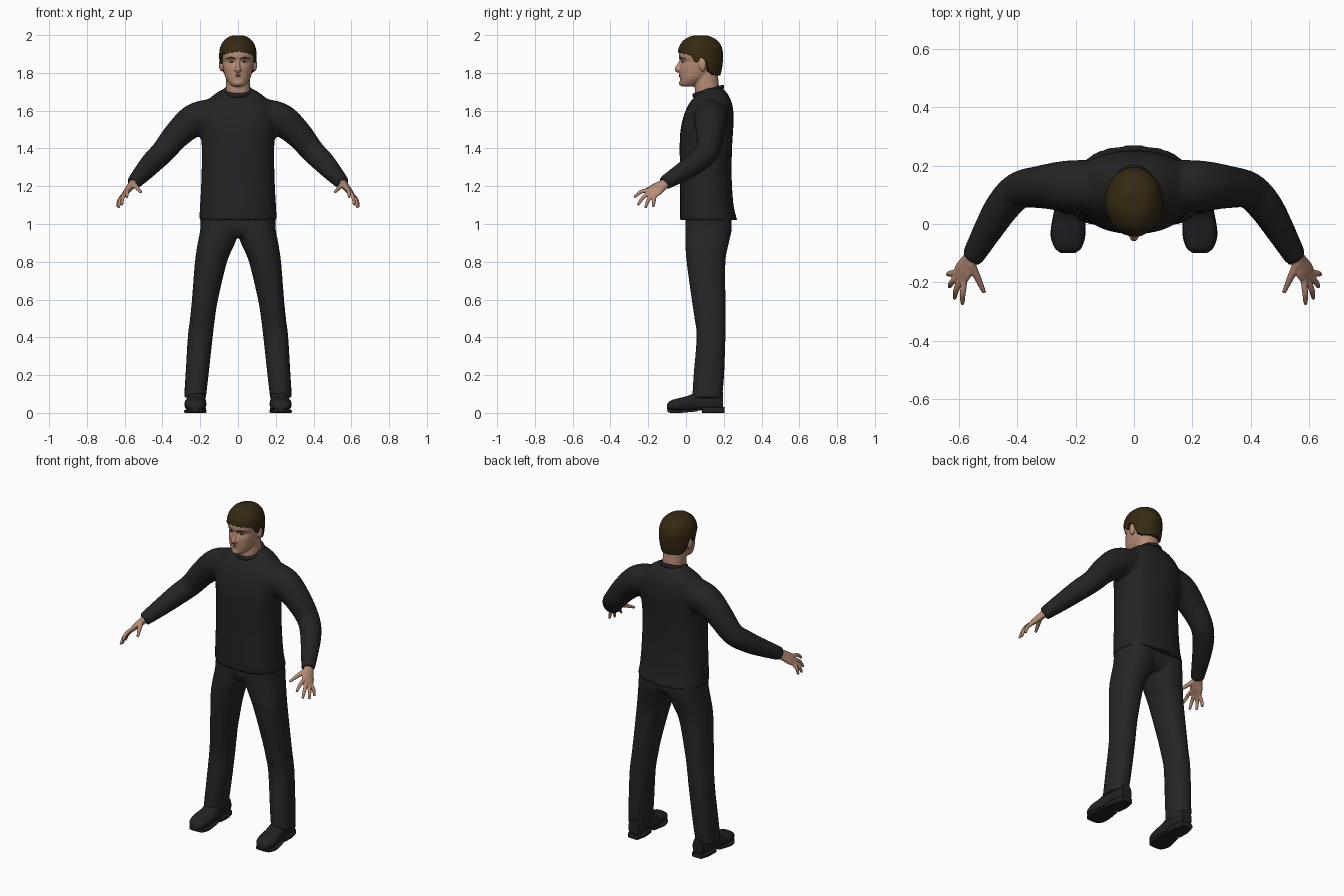
import bpy, bmesh
from math import sin, cos, pi, radians
from mathutils import Vector, Matrix

old = bpy.data.objects.get("Cube")
if old:
    bpy.data.objects.remove(old, do_unlink=True)


def material(name, colour):
    m = bpy.data.materials.new(name)
    m.use_nodes = True
    m.diffuse_color = (*colour, 1)
    shader = m.node_tree.nodes["Principled BSDF"]
    shader.inputs["Base Color"].default_value = (*colour, 1)
    shader.inputs["Roughness"].default_value = 0.8
    return m


SHIRT = material("black knit", (0.017, 0.017, 0.018))
CLOTH = material("black trouser cloth", (0.019, 0.019, 0.02))
LEATHER = material("black leather", (0.016, 0.016, 0.018))
SKIN = material("skin", (0.47, 0.26, 0.175))
LIP = material("lip", (0.36, 0.17, 0.13))
HAIR = material("dark brown hair", (0.035, 0.022, 0.006))
WHITE = material("eye white", (0.4, 0.36, 0.32))
IRIS = material("iris", (0.03, 0.02, 0.015))


def smooth_keys(keys, steps=5):
    """Catmull-Rom interpolation of tuples."""
    out = []
    for i in range(len(keys) - 1):
        quad = keys[max(i - 1, 0)], keys[i], keys[i + 1], keys[min(i + 2, len(keys) - 1)]
        for s in range(steps):
            t = s / steps
            out.append(tuple(
                b + t * ((c - a) + t * (2 * a - 5 * b + 4 * c - d + t * (3 * (b - c) + d - a))) / 2
                for a, b, c, d in zip(*quad)))
    return out + [tuple(keys[-1])]


def skin_rings(bm, rings):
    rows = [[bm.verts.new(p) for p in ring] for ring in rings]
    n = len(rows[0])
    for low, high in zip(rows, rows[1:]):
        for i in range(n):
            j = (i + 1) % n
            bm.faces.new((low[i], low[j], high[j], high[i]))
    bm.faces.new(rows[0][::-1])
    bm.faces.new(rows[-1])


def oval(c, u, v, power=2.0, sides=28):
    def bend(x):
        return abs(x) ** (2 / power) * (1 if x > 0 else -1)
    turns = [2 * pi * i / sides for i in range(sides)]
    return [c + u * bend(cos(a)) + v * bend(sin(a)) for a in turns]


def stack(bm, keys, side=1, power=2.3):
    """Upright form; keys are height, half width, front, back, x centre."""
    skin_rings(bm, [oval(Vector((side * x, (f + b) / 2, z)), Vector((w, 0, 0)),
                         Vector((0, (b - f) / 2, 0)), power)
                    for z, w, f, b, x in smooth_keys(keys)])


def lengthwise(bm, keys, side, power):
    """Form along y; keys are y, half width, bottom, top, x centre."""
    skin_rings(bm, [oval(Vector((side * x, y, (lo + hi) / 2)), Vector((w, 0, 0)),
                         Vector((0, 0, (hi - lo) / 2)), power)
                    for y, w, lo, hi, x in smooth_keys(keys)])


def tube(bm, keys, side=1, sides=20):
    """Round limb; keys are x, y, z, radius."""
    pts = smooth_keys(keys)
    pos = [Vector((side * p[0], p[1], p[2])) for p in pts]
    whole = (pos[-1] - pos[0]).normalized()
    ref = Vector((1, 0, 0)) if abs(whole.z) > 0.8 else Vector((0, 0, 1))
    rings = []
    for i, p in enumerate(pos):
        t = (pos[min(i + 1, len(pos) - 1)] - pos[max(i - 1, 0)]).normalized()
        u = t.cross(ref).normalized()
        rings.append(oval(p, u * pts[i][3], t.cross(u) * pts[i][3], sides=sides))
    skin_rings(bm, rings)


def ball(bm, centre, radii):
    bmesh.ops.create_uvsphere(bm, u_segments=20, v_segments=12, radius=1,
                              matrix=Matrix.Translation(centre) @ Matrix.Diagonal((*radii, 1)))


def finish(name, bm, mat, voxel=0, relax=5):
    bmesh.ops.recalc_face_normals(bm, faces=bm.faces)
    mesh = bpy.data.meshes.new(name)
    bm.to_mesh(mesh)
    bm.free()
    mesh.materials.append(mat)
    ob = bpy.data.objects.new(name, mesh)
    bpy.context.collection.objects.link(ob)
    bpy.ops.object.select_all(action='DESELECT')
    ob.select_set(True)
    bpy.context.view_layer.objects.active = ob
    bpy.ops.object.shade_smooth_by_angle(angle=radians(50))
    if voxel:  # fuse overlapping forms into one soft surface
        fuse = ob.modifiers.new("fuse", 'REMESH')
        fuse.mode, fuse.voxel_size, fuse.use_smooth_shade = 'VOXEL', voxel, True
        soft = ob.modifiers.new("soften", 'SMOOTH')
        soft.factor, soft.iterations = 0.5, relax
    return ob


# Shirt: torso, sleeves and collar
bm = bmesh.new()
stack(bm, [(1.02, .207, -.032, .272, 0), (1.1, .201, -.032, .252, 0), (1.25, .194, -.031, .242, 0),
           (1.4, .192, -.034, .244, 0), (1.5, .2, -.029, .25, 0), (1.58, .2, -.01, .252, 0),
           (1.64, .175, .018, .243, 0), (1.69, .12, .06, .22, 0), (1.72, .07, .09, .19, 0)])
for s in (1, -1):
    tube(bm, [(.13, .13, 1.575, .09), (.23, .13, 1.55, .088), (.32, .127, 1.475, .074),
              (.395, .115, 1.385, .064), (.45, .06, 1.33, .06), (.5, -.02, 1.275, .051),
              (.555, -.117, 1.215, .038)], s)
finish("shirt", bm, SHIRT, 0.01, 6)

bm = bmesh.new()
rings = []
for i in range(33):
    a = 2 * pi * i / 32
    out = Vector((sin(a), -cos(a), 0))
    mid = Vector((.07 * sin(a), .118 - .076 * cos(a), 1.703 - .022 * cos(a)))
    rings.append(oval(mid, out * .008, Vector((0, 0, .012)), sides=10))
skin_rings(bm, rings)
finish("collar", bm, SHIRT)

# Trousers
bm = bmesh.new()
stack(bm, [(.93, .12, .02, .2, 0), (.98, .197, -.002, .235, 0), (1.06, .19, 0, .235, 0)])
for s in (1, -1):
    stack(bm, [(.08, .058, .033, .192, .228), (.2, .061, .04, .202, .217), (.4, .066, .056, .209, .2),
               (.5, .066, .045, .209, .188), (.6, .069, .03, .209, .175), (.8, .085, .003, .209, .143),
               (.9, .099, -.004, .227, .114), (.97, .1, -.004, .242, .1), (1.05, .096, 0, .24, .1)], s)
finish("trousers", bm, CLOTH, 0.009)

# Shoes with sole and heel
for s, word in ((1, "left"), (-1, "right")):
    bm = bmesh.new()
    lengthwise(bm, [(-.1, .024, .018, .045, .226), (-.08, .046, .012, .066, .226),
                    (-.03, .058, .01, .08, .226), (.02, .054, .01, .094, .223),
                    (.08, .046, .012, .125, .22), (.15, .046, .012, .125, .218),
                    (.197, .034, .015, .11, .217)], s, 2.5)
    finish(word + "_shoe", bm, LEATHER)
    bm = bmesh.new()
    lengthwise(bm, [(-.098, .026, .006, .022, .226), (-.08, .047, 0, .018, .226),
                    (-.03, .06, 0, .016, .226), (.06, .05, .008, .022, .221)], s, 6)
    lengthwise(bm, [(.085, .046, 0, .03, .22), (.15, .048, 0, .03, .218),
                    (.203, .034, 0, .03, .217)], s, 6)
    finish(word + "_sole", bm, LEATHER)

# Hands: flattened palm plus five digits
fingers = [((.574, -.195, 1.188), (.588, -.275, 1.14)), ((.592, -.19, 1.17), (.615, -.255, 1.1)),
           ((.604, -.177, 1.155), (.632, -.215, 1.085)), ((.609, -.158, 1.15), (.638, -.173, 1.09))]
across = (Vector(fingers[3][0]) - Vector(fingers[0][0])).normalized()
for s, word in ((1, "left"), (-1, "right")):
    bm = bmesh.new()
    rings = []
    wrist, knuckle = Vector((.55, -.1, 1.222)), Vector((.597, -.182, 1.164))
    flat = across.cross(knuckle - wrist).normalized()
    for t, wide, thick in smooth_keys([(0, .026, .023), (.35, .032, .02), (.7, .04, .017), (1.04, .037, .011)]):
        ring = oval(wrist.lerp(knuckle, t), across * wide, flat * thick)
        rings.append([Vector((s * p.x, p.y, p.z)) for p in ring])
    skin_rings(bm, rings)
    for base, tip in fingers:
        b, t = Vector(base), Vector(tip)
        bent = b.lerp(t, .5) + Vector((.006, -.004, .006))
        tube(bm, [(*b.lerp(knuckle, .3), .011), (*bent, .0105), (*t, .007)], s, 12)
    tube(bm, [(.56, -.135, 1.215, .016), (.538, -.18, 1.195, .0125), (.513, -.236, 1.168, .0075)], s, 12)
    finish(word + "_hand", bm, SKIN, 0.004, 3)

# Head, neck, nose and ears
bm = bmesh.new()
stack(bm, [(1.727, .026, -.02, .04, 0), (1.74, .044, -.031, .07, 0), (1.77, .064, -.033, .11, 0),
           (1.8, .074, -.035, .145, 0), (1.835, .081, -.033, .165, 0), (1.86, .084, -.024, .172, 0),
           (1.88, .086, -.037, .176, 0), (1.92, .086, -.032, .18, 0), (1.97, .06, .01, .15, 0)], power=2.1)
stack(bm, [(1.64, .075, .05, .19, 0), (1.7, .064, .047, .178, 0), (1.8, .064, .045, .168, 0)])
tube(bm, [(0, -.022, 1.868, .009), (0, -.037, 1.843, .01), (0, -.046, 1.818, .014), (0, -.035, 1.808, .009)])
ball(bm, (0, -.025, 1.745), (.02, .013, .013))
for s in (1, -1):
    ball(bm, (s * .012, -.037, 1.817), (.009, .01, .007))
    ball(bm, (s * .088, .088, 1.842), (.013, .019, .035))
finish("head", bm, SKIN, 0.0045, 3)

# Lips
bm = bmesh.new()
for z, r in ((1.79, .0035), (1.783, .0045)):
    tube(bm, [(-.024, -.025, 1.787, .001), (0, -.034, z, r), (.024, -.025, 1.787, .001)], sides=10)
finish("lips", bm, LIP)

# Eyes and eyebrows
for s, word in ((1, "left"), (-1, "right")):
    bm = bmesh.new()
    ball(bm, (s * .033, -.013, 1.859), (.015, .008, .006))
    finish(word + "_eye", bm, WHITE)
    bm = bmesh.new()
    ball(bm, (s * .032, -.019, 1.859), (.0055, .0035, .0055))
    finish(word + "_iris", bm, IRIS)
    bm = bmesh.new()
    tube(bm, [(.013, -.033, 1.875, .003), (.036, -.026, 1.881, .004), (.062, -.004, 1.875, .002)], s, 10)
    finish(word + "_eyebrow", bm, HAIR)

# Hair: rounded cap whose lower edge follows a hairline around the head
hairline = [(0, 1.912), (.5, 1.906), (.95, 1.9), (1.2, 1.885), (1.34, 1.85), (1.45, 1.855),
            (1.55, 1.88), (1.8, 1.875), (1.98, 1.81), (2.3, 1.79), (pi, 1.79)]


def edge_height(a):
    for (a0, z0), (a1, z1) in zip(hairline, hairline[1:]):
        if a <= a1 + 1e-6:
            return z0 + (z1 - z0) * (a - a0) / (a1 - a0)


bm = bmesh.new()
rings = []
levels = 16
for k in range(levels + 2):
    ring = []
    for i in range(72):
        a = 2 * pi * i / 72
        low = edge_height(min(a, 2 * pi - a)) + .003 * sin(i * 2.1)
        t = min(k, levels) / levels
        z = 1.999 - (1.999 - low) * (0.01 + 0.99 * t ** 1.7)
        h = (z - 1.893) / (.107 if z > 1.893 else .19)
        r = (1 - abs(h) ** 2.3) ** (1 / 2.3)
        r *= 1 + .008 * sin(7 * a) * t
        if k > levels:  # tuck under toward the scalp
            r *= .8
        ring.append(Vector((.099 * r * sin(a), .076 - .12 * r * cos(a), z)))
    rings.append(ring)
skin_rings(bm, rings)
finish("hair", bm, HAIR)
